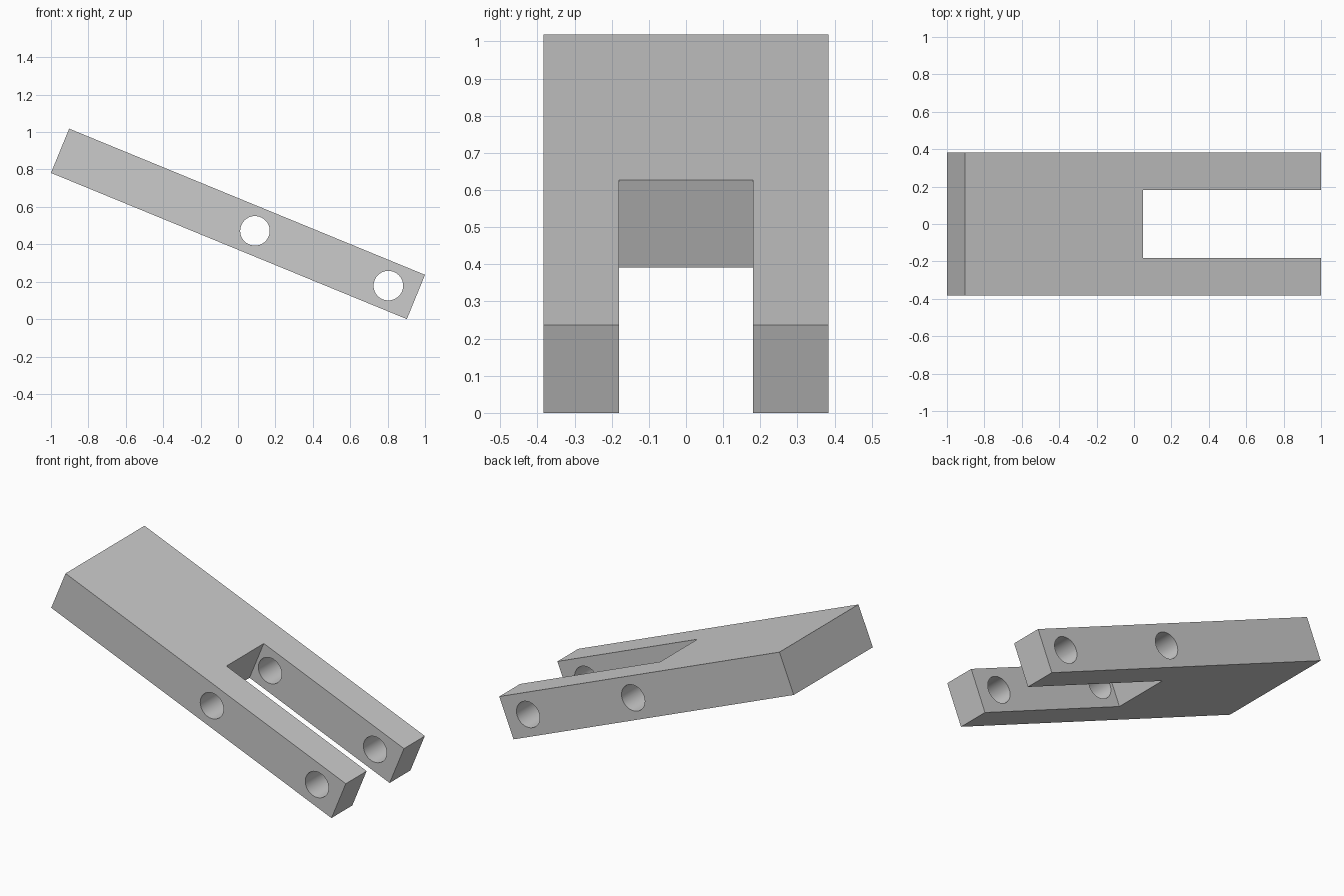
import bpy, bmesh, math
from mathutils import Matrix

if "Cube" in bpy.data.objects:
    bpy.data.objects.remove(bpy.data.objects["Cube"])

L, T, W = 2.057, 0.256, 0.766        # length, thickness, width of the bar
SLOT = 0.181                         # half width of the slot
TILT = math.radians(22.33)
HOLES, R = (0.098, 0.869), 0.079     # hole positions along the bar, radius


def mesh_object(name, bm):
    bmesh.ops.recalc_face_normals(bm, faces=bm.faces)
    me = bpy.data.meshes.new(name)
    bm.to_mesh(me)
    bm.free()
    ob = bpy.data.objects.new(name, me)
    bpy.context.collection.objects.link(ob)
    return ob


# Forked plate: U-shaped outline extruded through the thickness
h, w = L / 2, W / 2
outline = [(-h, -w), (h, -w), (h, -SLOT), (0, -SLOT),
           (0, SLOT), (h, SLOT), (h, w), (-h, w)]
bm = bmesh.new()
face = bm.faces.new([bm.verts.new((x, y, -T / 2)) for x, y in outline])
ext = bmesh.ops.extrude_face_region(bm, geom=[face])
bmesh.ops.translate(bm, vec=(0, 0, T),
                    verts=[v for v in ext["geom"] if isinstance(v, bmesh.types.BMVert)])
plate = mesh_object("forked_plate", bm)

# Pin holes drilled across both arms
bm = bmesh.new()
for x in HOLES:
    bmesh.ops.create_cone(bm, cap_ends=True, segments=48, radius1=R, radius2=R, depth=W + 0.4,
                          matrix=Matrix.Translation((x, 0, 0)) @ Matrix.Rotation(math.pi / 2, 4, 'X'))
cutter = mesh_object("pin_hole_cutter", bm)
cutter.hide_render = True

cut = plate.modifiers.new("pin_holes", 'BOOLEAN')
cut.object = cutter
cut.operation = 'DIFFERENCE'
cut.solver = 'EXACT'
bpy.context.view_layer.objects.active = plate
plate.select_set(True)
bpy.ops.object.modifier_apply(modifier=cut.name)
bpy.data.objects.remove(cutter)

# Tilt the plate and rest its lowest edge on the ground
plate.data.transform(Matrix.Rotation(TILT, 4, 'Y'))
plate.data.transform(Matrix.Translation((0, 0, -min(v.co.z for v in plate.data.vertices))))
bpy.ops.object.shade_smooth_by_angle(angle=math.radians(30))
